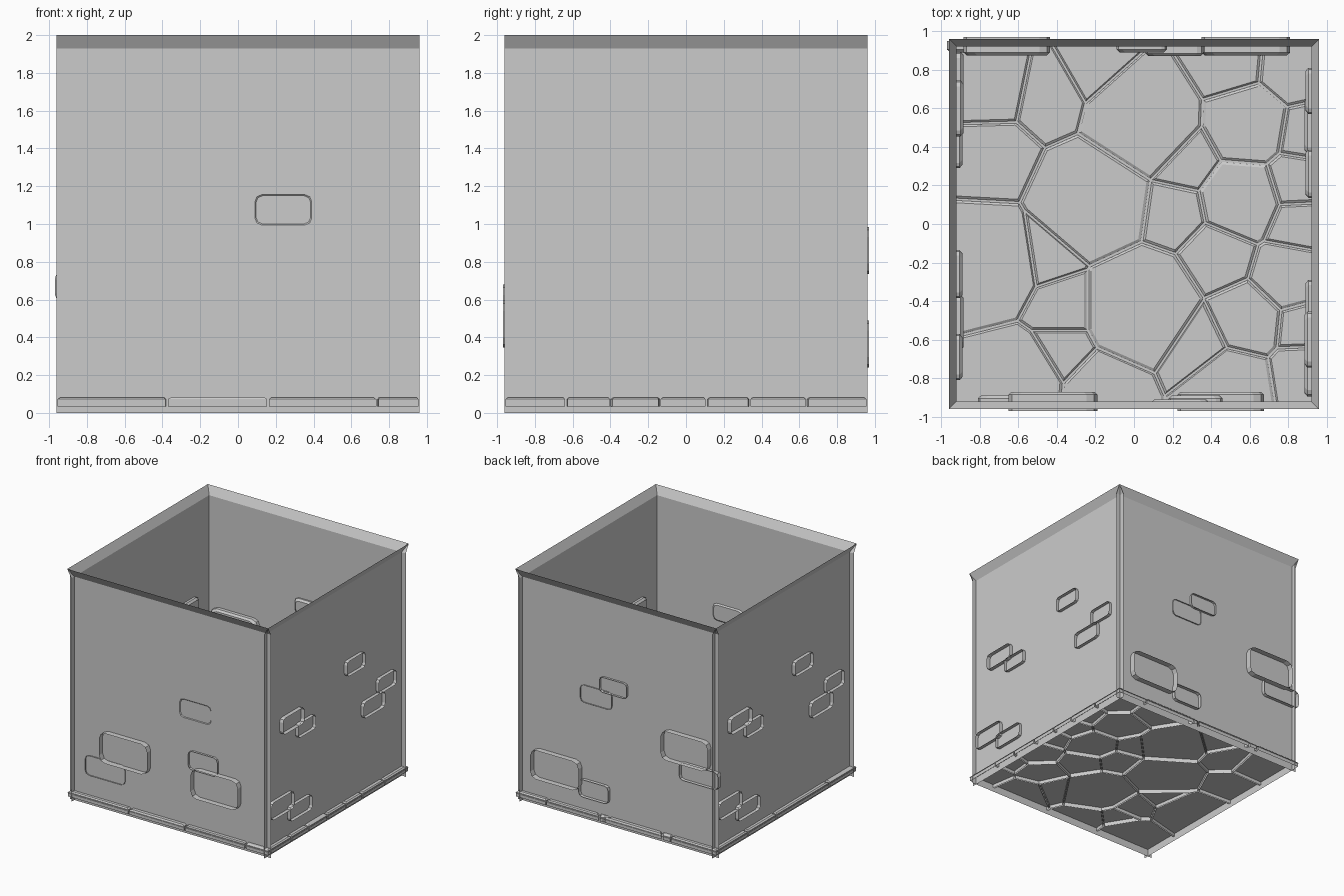
import bpy, bmesh
from math import sin, cos, pi
from mathutils import Vector, Matrix

if "Cube" in bpy.data.objects:
    bpy.data.objects.remove(bpy.data.objects["Cube"])

W = 0.92      # wall plane distance from the centre
H = 0.96      # half width of every panel
FLOOR = 0.065


def finish(name, bm, rot=0.0):
    if rot:
        bmesh.ops.transform(bm, matrix=Matrix.Rotation(rot, 4, 'Z'), verts=bm.verts)
    me = bpy.data.meshes.new(name)
    bm.to_mesh(me)
    bm.free()
    ob = bpy.data.objects.new(name, me)
    bpy.context.collection.objects.link(ob)
    return ob


def shell(bm, rings):
    """Stack of equal-length rings, capped on the last one, open on the first."""
    loops = [[bm.verts.new(p) for p in r] for r in rings]
    n = len(loops[0])
    for a, b in zip(loops, loops[1:]):
        for i in range(n):
            j = (i + 1) % n
            bm.faces.new((a[i], a[j], b[j], b[i]))
    bm.faces.new(loops[-1])


def rounded_rect(u, z, w, h, inset=0.0):
    r = 0.22 * h
    w, h = w / 2 - inset, h / 2 - inset
    pts = []
    for k, (sx, sz) in enumerate(((1, 1), (-1, 1), (-1, -1), (1, -1))):
        for a in (0, 0.25, 0.5):
            t = (k * 0.5 + a) * pi
            pts.append((u + sx * (w - r) + r * cos(t), z + sz * (h - r) + r * sin(t)))
    return pts


def wall(name, rot):
    # front-facing panel with flared top rim, turned into place
    bm = bmesh.new()
    rows = [[bm.verts.new((x, -y, z)) for x in (H, -H)]
            for y, z in ((W, 0), (W, 1.93), (H, 2.0))]
    for a, b in zip(rows, rows[1:]):
        bm.faces.new((a[0], a[1], b[1], b[0]))
    finish(name, bm, rot)


def bricks(name, specs, rot):
    # hollow bricks poking through the panel: u, z, width, height, outer, inner
    bm = bmesh.new()
    for u, z, w, h, out, inn in specs:
        ring = lambda d, i: [(a, -W - d, b) for a, b in rounded_rect(u, z, w, h, i)]
        shell(bm, [ring(out, 0), ring(-inn + 0.015, 0), ring(-inn, 0.016)])
    bmesh.ops.reverse_faces(bm, faces=[f for f in bm.faces if f.normal.y < -2])
    for f in bm.faces:
        f.normal_update()
    if any(f.normal.y < -0.9 for f in bm.faces):
        bmesh.ops.reverse_faces(bm, faces=bm.faces)
    finish(name, bm, rot)


front = [(-0.42, 0.55, 0.46, 0.26, 0.05, 0.05), (-0.62, 0.34, 0.38, 0.17, 0.01, 0.03),
         (0.45, 0.47, 0.45, 0.25, 0.05, 0.05), (0.32, 0.65, 0.28, 0.16, 0.02, 0.03),
         (0.24, 1.075, 0.30, 0.16, 0.004, 0.01)]
# back wall seen from behind, so u = -x
back = [(-0.04, 1.21, 0.26, 0.13, 0.02, 0.03), (-0.21, 1.08, 0.30, 0.15, 0.01, 0.05),
        (-0.58, 0.365, 0.46, 0.25, 0.05, 0.045), (-0.22, 0.27, 0.28, 0.15, 0.03, 0.03),
        (0.66, 0.86, 0.45, 0.25, 0.05, 0.045), (0.785, 0.67, 0.37, 0.15, 0.03, 0.03)]
side = [(0.26, 1.22, 0.25, 0.13, 0.03, 0.03), (0.69, 0.905, 0.24, 0.13, 0.03, 0.03),
        (0.51, 0.775, 0.29, 0.14, 0.03, 0.035), (-0.60, 1.06, 0.29, 0.14, 0.035, 0.035),
        (-0.41, 0.94, 0.24, 0.12, 0.03, 0.03), (-0.74, 0.38, 0.31, 0.15, 0.03, 0.035),
        (-0.49, 0.265, 0.30, 0.13, 0.03, 0.03)]

for label, rot, specs in (("front", 0, front), ("right", pi / 2, side),
                          ("back", pi, back), ("left", -pi / 2, side)):
    wall(label + "_wall", rot)
    bricks(label + "_bricks", specs, rot)

# floor panel
bm = bmesh.new()
bm.faces.new([bm.verts.new((x, y, FLOOR)) for x, y in ((-H, -H), (H, -H), (H, H), (-H, H))])
finish("floor", bm)

# flagstones: weighted cell pattern from x, y, radius seeds
seeds = [(-.75, .73, .21), (-.46, .67, .16), (-.2, .82, .14), (-.74, .36, .17),
         (-.22, .12, .29), (.05, .54, .28), (-.77, -.2, .27), (-.45, -.15, .15),
         (-.36, -.42, .14), (-.62, -.79, .19), (-.36, -.63, .09), (-.15, -.83, .13),
         (.03, -.42, .28), (.33, -.62, .14), (.5, -.84, .19), (.88, -.78, .13),
         (.58, -.5, .16), (.8, -.27, .15), (.43, -.16, .14), (.2, .06, .14),
         (.26, .34, .15), (.55, .13, .19), (.58, .52, .2), (.49, .82, .15),
         (.81, .79, .14), (.88, .47, .11), (.84, .22, .12), (.85, 0, .11),
         (.87, -.53, .09)]


def clip(poly, n, d):
    """Keep the part of a convex polygon where p.n <= d."""
    out = []
    for p, q in zip(poly, poly[1:] + poly[:1]):
        a, b = p.dot(n) - d, q.dot(n) - d
        if a <= 0:
            out.append(p)
        if a * b < 0:
            out.append(p.lerp(q, a / (a - b)))
    return out


bm = bmesh.new()
E = 0.955
for i, (x, y, r) in enumerate(seeds):
    a = Vector((x, y))
    poly = [Vector(p) for p in ((-E, -E), (E, -E), (E, E), (-E, E))]
    for j, (bx, by, br) in enumerate(seeds):
        if i != j and poly:
            b = Vector((bx, by))
            n = b - a
            L = n.length
            d = (b.dot(b) - a.dot(a) + r * r - br * br) / (2 * L)
            poly = clip(poly, n / L, d - 0.006)
    if len(poly) < 3:
        continue
    c = sum(poly, Vector((0, 0))) / len(poly)
    size = sum((p - c).length for p in poly) / len(poly)
    k = 1 - 0.014 / size
    top = [c + (p - c) * k for p in poly]
    shell(bm, [[(p.x, p.y, 0.035) for p in poly], [(p.x, p.y, 0.073) for p in poly],
               [(p.x, p.y, 0.082) for p in top]])
finish("flagstones", bm)
